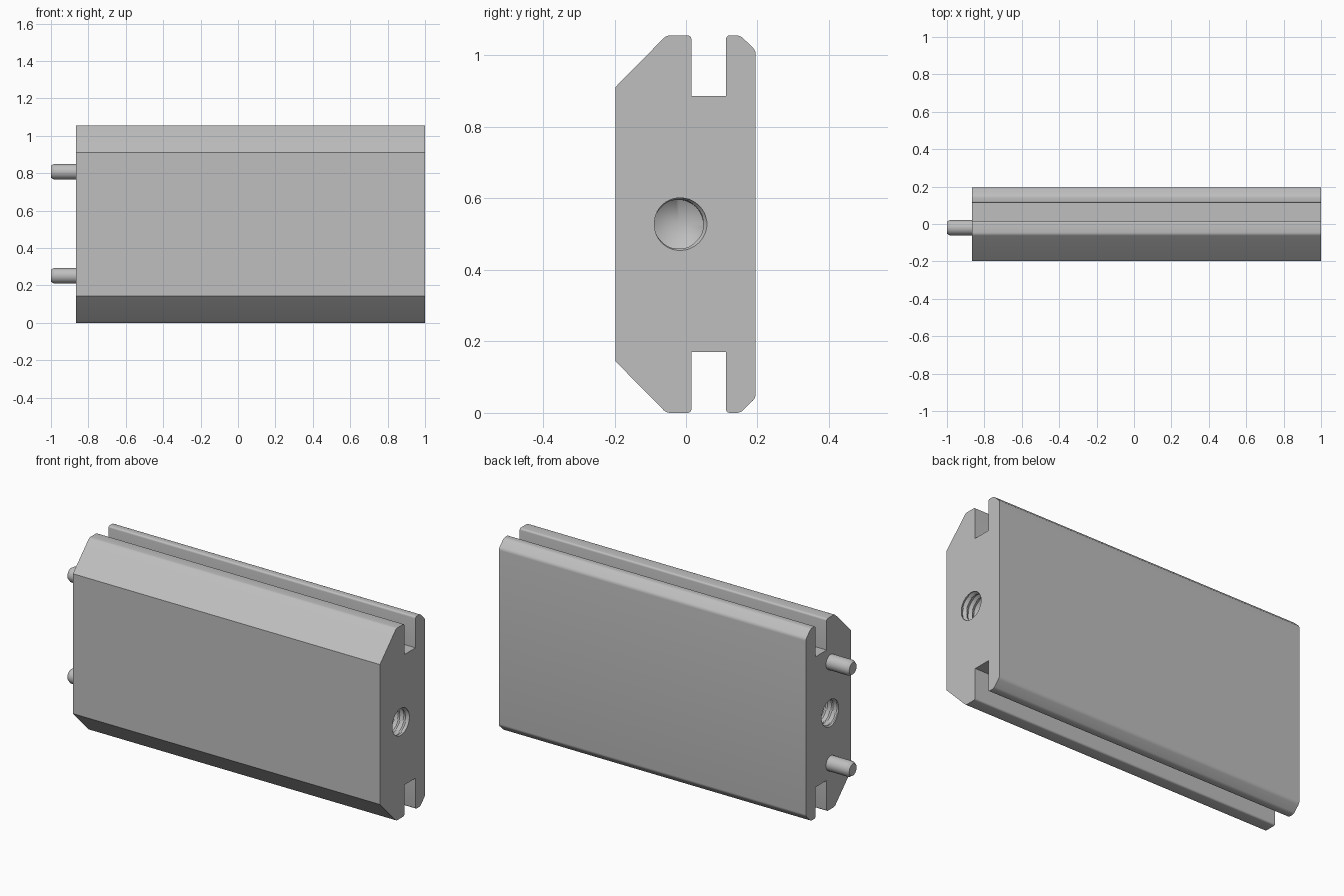
import bpy, bmesh, math
from mathutils import Matrix

cube = bpy.data.objects.get("Cube")
if cube:
    bpy.data.objects.remove(cube)

steel = bpy.data.materials.new("grey steel")
steel.use_nodes = True
grey = (0.52, 0.52, 0.52, 1)
steel.diffuse_color = grey
steel.node_tree.nodes["Principled BSDF"].inputs["Base Color"].default_value = grey

X0, X1, H, YC = -0.865, 1.0, 1.056, -0.02


def finish(bm, name):
    bmesh.ops.recalc_face_normals(bm, faces=bm.faces)
    mesh = bpy.data.meshes.new(name)
    bm.to_mesh(mesh)
    bm.free()
    mesh.materials.append(steel)
    obj = bpy.data.objects.new(name, mesh)
    bpy.context.collection.objects.link(obj)
    return obj


def activate(obj):
    bpy.ops.object.select_all(action='DESELECT')
    obj.select_set(True)
    bpy.context.view_layer.objects.active = obj


def loft(rings, name, tip=None):
    """Closed solid from rings of points, optionally ending in a point."""
    bm = bmesh.new()
    loops = [[bm.verts.new(p) for p in ring] for ring in rings]
    n = len(loops[0])
    for a, b in zip(loops, loops[1:]):
        for i in range(n):
            j = (i + 1) % n
            bm.faces.new((a[i], a[j], b[j], b[i]))
    bm.faces.new(loops[0])
    if tip:
        apex = bm.verts.new(tip)
        for i in range(n):
            bm.faces.new((loops[-1][i], loops[-1][(i + 1) % n], apex))
    else:
        bm.faces.new(loops[-1])
    return finish(bm, name)


def ring(x, z, radius, n=48):
    """Circle across the x axis; radius is a function of the angle."""
    angles = [2 * math.pi * i / n for i in range(n)]
    return [(x, YC + radius(a) * math.cos(a), z + radius(a) * math.sin(a))
            for a in angles]


# Body: chamfered, grooved section, mirrored top to bottom, extruded along x
half = [(-0.197, 0.144), (-0.055, 0), (0.015, 0), (0.015, 0.17),
        (0.112, 0.17), (0.112, 0), (0.152, 0), (0.195, 0.042)]
section = half + [(y, H - z) for y, z in reversed(half)]
bm = bmesh.new()
verts = [bm.verts.new((X0, y, z)) for y, z in section]
bm.faces.new(verts)
rounded = [v for v in verts if v.co.z < 0.05 or v.co.z > H - 0.05]
bmesh.ops.bevel(bm, geom=rounded, offset=0.01, offset_type='OFFSET',
                segments=4, profile=0.5, affect='VERTICES')
grown = bmesh.ops.extrude_face_region(bm, geom=bm.faces[:])
bmesh.ops.translate(bm, vec=(X1 - X0, 0, 0),
                    verts=[g for g in grown["geom"] if isinstance(g, bmesh.types.BMVert)])
body = finish(bm, "body")

# Threaded blind hole with a conical bottom in each end
PITCH, DEPTH, STEPS = 0.034, 0.4, 8
MINOR, MAJOR = 0.068, 0.079


def thread_radius(depth):
    def radius(a):
        t = (depth / PITCH - a / (2 * math.pi)) % 1
        return MINOR + (MAJOR - MINOR) * abs(2 * t - 1)
    return radius


for end, sign in ((X1, -1), (X0, 1)):
    count = int(DEPTH / PITCH * STEPS)
    rings = []
    for k in range(-2, count):
        d = k * PITCH / STEPS
        rings.append(ring(end + sign * d, H / 2, thread_radius(d)))
    rings.append(ring(end + sign * DEPTH, H / 2, lambda a: MINOR))
    cutter = loft(rings, "hole_cutter", (end + sign * (DEPTH + 0.04), YC, H / 2))
    cutter.hide_render = True
    activate(body)
    cut = body.modifiers.new("hole", 'BOOLEAN')
    cut.operation, cut.solver, cut.object = 'DIFFERENCE', 'EXACT', cutter
    bpy.ops.object.modifier_apply(modifier=cut.name)
    bpy.data.objects.remove(cutter)

activate(body)
bpy.ops.object.shade_smooth_by_angle(angle=math.radians(25))

# Locating pins with chamfered tips
for label, z in (("lower_pin", 0.252), ("upper_pin", 0.808)):
    stations = ((X0 + 0.01, 0.041), (-0.985, 0.041), (-1.0, 0.032))
    pin = loft([ring(x, z, lambda a, r=r: r) for x, r in stations], label)
    activate(pin)
    bpy.ops.object.shade_smooth_by_angle(angle=math.radians(25))
